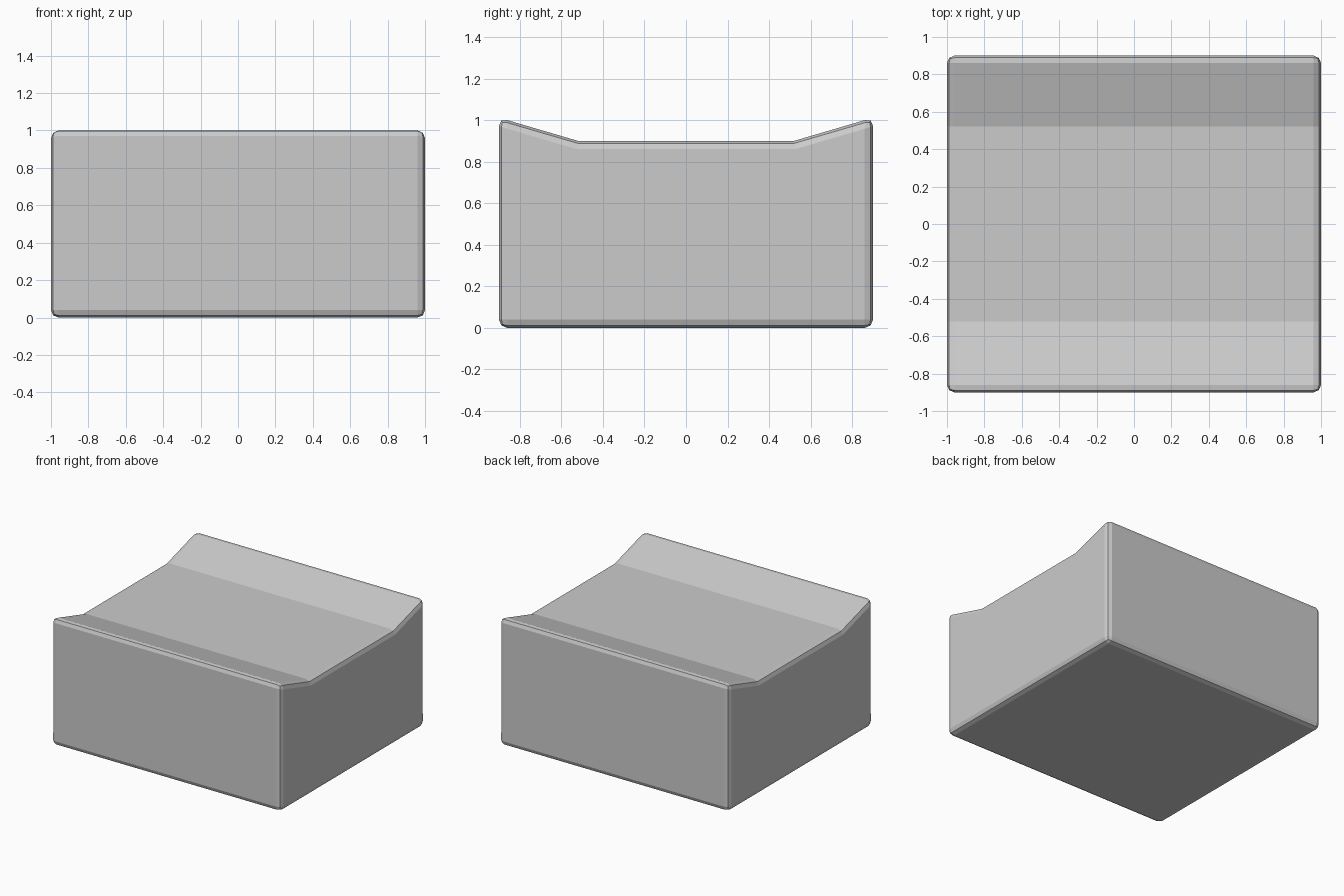
import bpy, bmesh

if "Cube" in bpy.data.objects:
    bpy.data.objects.remove(bpy.data.objects["Cube"])

# Side profile (y, z): block with a dished top, right half mirrored to the left
half = [(0.9, 0.0), (0.9, 1.0115), (0.52, 0.9)]
profile = half + [(-y, z) for y, z in reversed(half)]

# Extrude the profile along x
bm = bmesh.new()
face = bm.faces.new([bm.verts.new((-1, y, z)) for y, z in profile])
ext = bmesh.ops.extrude_face_region(bm, geom=[face])
verts = [g for g in ext["geom"] if isinstance(g, bmesh.types.BMVert)]
bmesh.ops.translate(bm, verts=verts, vec=(2, 0, 0))
bmesh.ops.recalc_face_normals(bm, faces=bm.faces)

mesh = bpy.data.meshes.new("dished_block")
bm.to_mesh(mesh)
bm.free()
block = bpy.data.objects.new("dished_block", mesh)
bpy.context.collection.objects.link(block)

# Rounded outer edges; the shallow creases of the dish stay sharp
bevel = block.modifiers.new("edge_rounding", "BEVEL")
bevel.width = 0.04
bevel.segments = 2
bevel.limit_method = "ANGLE"
bevel.angle_limit = 0.6
